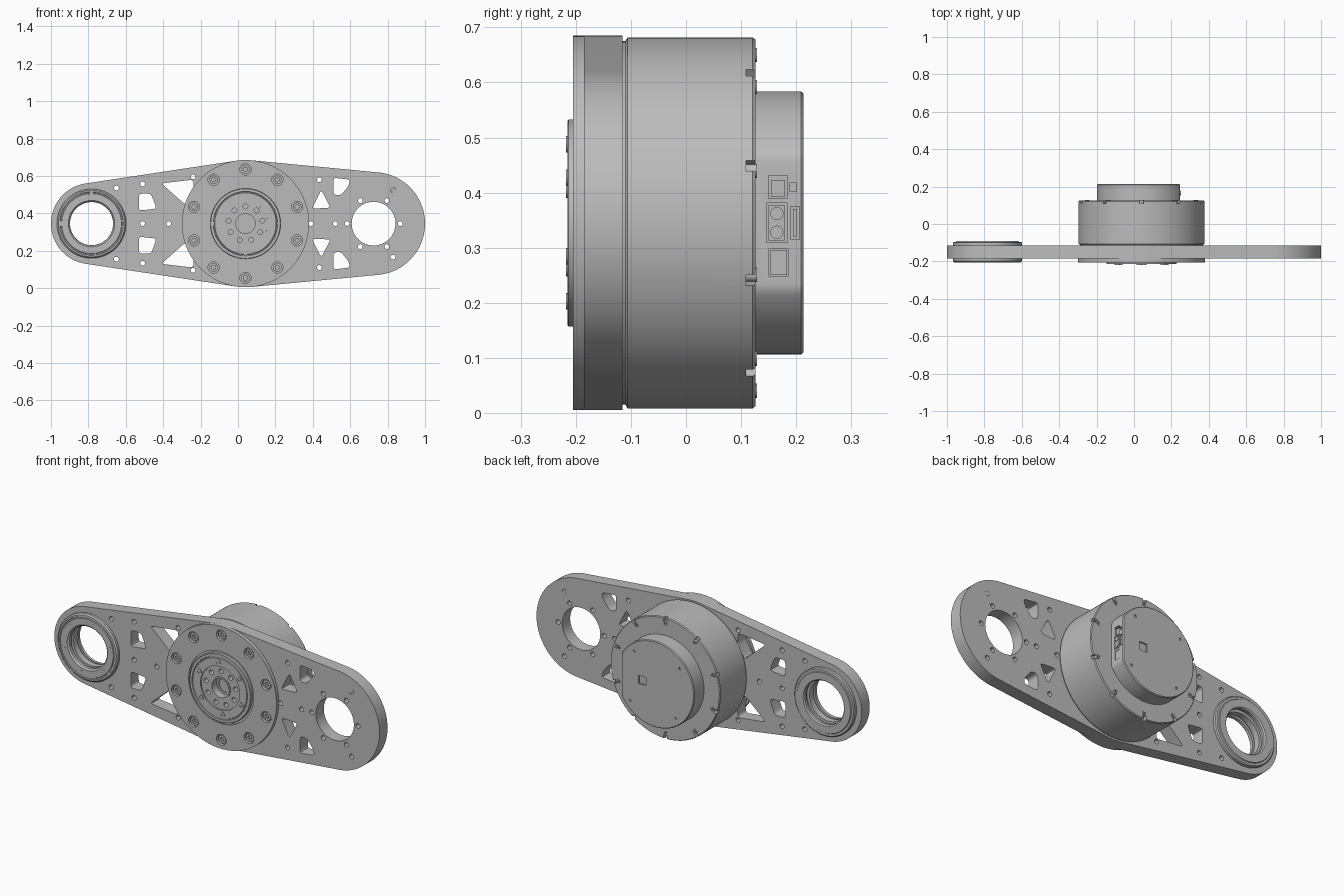
import bpy, bmesh, math
from mathutils import Matrix, Vector
from mathutils.geometry import convex_hull_2d

if "Cube" in bpy.data.objects:
    bpy.data.objects.remove(bpy.data.objects["Cube"])

GREY = (0.5, 0.5, 0.5, 1)
metal = bpy.data.materials.new("grey_metal")
metal.use_nodes = True
metal.diffuse_color = GREY
metal.node_tree.nodes["Principled BSDF"].inputs["Base Color"].default_value = GREY

Z = 0.345                      # height of the common axis line
HUB, RING, BORE = 0.04, -0.783, 0.725


def finish(ob, angle=30):
    ob.data.materials.clear()
    ob.data.materials.append(metal)
    bpy.ops.object.select_all(action='DESELECT')
    ob.select_set(True)
    bpy.context.view_layer.objects.active = ob
    bpy.ops.object.shade_smooth_by_angle(angle=math.radians(angle))
    return ob


def circle(x, z, r, n=32):
    return [(x + r * math.cos(math.tau * i / n), z + r * math.sin(math.tau * i / n)) for i in range(n)]


def bolt_circle(x, r, count, start):
    angles = [math.radians(start + 360 * i / count) for i in range(count)]
    return [(x + r * math.cos(a), r * math.sin(a)) for a in angles]


def rounded(points, d=0.018):
    """Replace each corner of a polygon with a short arc."""
    out = []
    for i, p in enumerate(points):
        p, a, b = Vector(p), Vector(points[i - 1]), Vector(points[(i + 1) % len(points)])
        s, e = p + (a - p).normalized() * d, p + (b - p).normalized() * d
        for k in range(5):
            t = k / 4
            out.append(tuple(s * (1 - t) ** 2 + p * 2 * t * (1 - t) + e * t * t))
    return out


def flat_part(name, loops, y0, y1):
    """Extrude an outline with holes, drawn in x and z, from y0 to y1."""
    cu = bpy.data.curves.new(name, 'CURVE')
    cu.dimensions, cu.fill_mode, cu.extrude = '2D', 'BOTH', (y1 - y0) / 2
    for loop in loops:
        sp = cu.splines.new('POLY')
        sp.points.add(len(loop) - 1)
        for pt, (x, z) in zip(sp.points, loop):
            pt.co = (x, z, 0, 1)
        sp.use_cyclic_u = True
    ob = bpy.data.objects.new(name, cu)
    bpy.context.collection.objects.link(ob)
    ob.location = (0, (y0 + y1) / 2, Z)
    ob.rotation_euler = (math.pi / 2, 0, 0)
    bpy.ops.object.select_all(action='DESELECT')
    ob.select_set(True)
    bpy.context.view_layer.objects.active = ob
    bpy.ops.object.convert(target='MESH')
    return finish(bpy.context.object)


def lathe(name, profile, x, closed=False, n=96):
    """Spin a (radius, y) profile about the y axis."""
    bm = bmesh.new()
    vs = [bm.verts.new((r, y, 0)) for r, y in profile]
    pairs = list(zip(vs, vs[1:])) + ([(vs[-1], vs[0])] if closed else [])
    es = [bm.edges.new(p) for p in pairs]
    bmesh.ops.spin(bm, geom=vs + es, axis=(0, 1, 0), cent=(0, 0, 0), steps=n, angle=math.tau)
    bmesh.ops.remove_doubles(bm, verts=bm.verts, dist=1e-5)
    bmesh.ops.recalc_face_normals(bm, faces=bm.faces)
    me = bpy.data.meshes.new(name)
    bm.to_mesh(me)
    bm.free()
    ob = bpy.data.objects.new(name, me)
    bpy.context.collection.objects.link(ob)
    ob.location = (x, 0, Z)
    return finish(ob)


def blocks(name, boxes):
    """One mesh of boxes, each (centre, size, turn about y)."""
    bm = bmesh.new()
    for c, s, turn in boxes:
        m = Matrix.Translation(c) @ Matrix.Rotation(turn, 4, 'Y') @ Matrix.Diagonal((*s, 1))
        bmesh.ops.create_cube(bm, size=1, matrix=m)
    me = bpy.data.meshes.new(name)
    bm.to_mesh(me)
    bm.free()
    ob = bpy.data.objects.new(name, me)
    bpy.context.collection.objects.link(ob)
    return finish(ob)


def cut(ob, cutter):
    mod = ob.modifiers.new("cut", 'BOOLEAN')
    mod.operation, mod.object, mod.solver = 'DIFFERENCE', cutter, 'EXACT'
    bpy.context.view_layer.objects.active = ob
    bpy.ops.object.modifier_apply(modifier=mod.name)
    bpy.data.objects.remove(cutter)
    finish(ob)


# Arm plate: hull of three discs, with lightening windows and bolt holes
pts = circle(RING, 0, 0.217, 96) + circle(HUB, 0, 0.34, 128) + circle(BORE, 0, 0.275, 96)
outline = [pts[i] for i in convex_hull_2d(pts)]
windows = [
    [(-0.53, 0.16), (-0.465, 0.16), (-0.435, 0.08), (-0.53, 0.07)],
    [(-0.41, 0.215), (-0.24, 0.235), (-0.235, 0.18), (-0.28, 0.10)],
    [(0.51, 0.245), (0.60, 0.235), (0.59, 0.20), (0.55, 0.15), (0.51, 0.155)],
    [(0.445, 0.18), (0.495, 0.085), (0.395, 0.08)],
]
loops = [outline, circle(BORE, 0, 0.117, 64), circle(RING, 0, 0.15, 64), circle(HUB, 0, 0.2, 64)]
for w in windows:
    loops += [rounded(w), rounded([(x, -z) for x, z in w])]
small = bolt_circle(BORE, 0.142, 6, 0) + bolt_circle(BORE, 0.207, 3, -60)[:2]
small += [(BORE + 0.104, 0.18), (0.52, 0), (0.39, 0), (-0.51, 0), (-0.37, 0)]
for s in (1, -1):
    small += [(0.435, s * 0.235), (-0.24, s * 0.25), (-0.51, s * 0.212), (-0.65, s * 0.19)]
loops += [circle(x, z, 0.013, 16) for x, z in dict.fromkeys(small)]
flat_part("arm_plate", loops, -0.185, -0.115)

# Hub front disc with counterbored bolts
bolts = bolt_circle(HUB, 0.29, 10, 18)
flat_part("hub_disc", [circle(HUB, 0, 0.34, 128), circle(HUB, 0, 0.2, 96)]
          + [circle(x, z, 0.03, 24) for x, z in bolts], -0.205, -0.185)
for x, z in bolts:
    flat_part("hub_bolt", [circle(x, z, 0.023, 24), circle(x, z, 0.012, 6)], -0.198, -0.184)

# Output flange: raised rim, groove, recessed centre and shaft bore
lathe("output_flange", [(0.2, -0.15), (0.2, -0.197), (0.188, -0.197), (0.188, -0.213), (0.186, -0.215),
                        (0.172, -0.215), (0.17, -0.211), (0.166, -0.211), (0.164, -0.215),
                        (0.12, -0.215), (0.12, -0.17), (0.2, -0.15)], HUB)
for x, z in bolt_circle(HUB, 0.143, 6, 35):
    flat_part("flange_screw", [circle(x, z, 0.015, 20), circle(x, z, 0.008, 6)], -0.218, -0.21)
core_holes = [circle(x, z, 0.013, 16) for x, z in bolt_circle(HUB, 0.092, 9, 10)]
flat_part("output_core", [circle(HUB, 0, 0.12, 64), circle(HUB, 0, 0.052, 48)] + core_holes, -0.207, -0.17)
lathe("shaft_sleeve", [(0.052, -0.212), (0.06, -0.212), (0.06, -0.12), (0, -0.12), (0, -0.13),
                       (0.04, -0.13), (0.04, -0.17), (0.052, -0.17)], HUB, True, 48)

# Motor body with rim notches and rear screws
body = lathe("motor_body", [(0, -0.165), (0.2, -0.165), (0.2, -0.115), (0.33, -0.115), (0.33, -0.11), (0.337, -0.106),
                            (0.337, 0.121), (0.333, 0.126), (0, 0.126)], HUB, n=128)
notches = []
for i in range(10):
    a = math.radians(18 + 36 * i)
    centre = (HUB + 0.325 * math.cos(a), 0.12, Z + 0.325 * math.sin(a))
    notches.append((centre, (0.06, 0.022, 0.02), -a))
cut(body, blocks("notch_cutter", notches))
for x, z in bolt_circle(HUB, 0.305, 10, 18):
    flat_part("rear_screw", [circle(x, z, 0.013, 16), circle(x, z, 0.006, 6)], 0.105, 0.129)

# Rear cap: disc with one flat side that carries the sockets
FLAT = 0.247
cap_loop = [(min(x, FLAT), z) for x, z in circle(HUB, 0, 0.239, 128)]
cap_loop = list(dict.fromkeys((round(x, 4), round(z, 4)) for x, z in cap_loop))
cap_loop = [p for p in cap_loop if p[0] < FLAT or abs(p[1]) > 0.108]
lathe("cap_seat", [(0, 0.12), (0.205, 0.12), (0.205, 0.13), (0, 0.13)], HUB)
cap = flat_part("rear_cap", [cap_loop], 0.124, 0.213)
bpy.ops.object.transform_apply(location=True, rotation=True, scale=True)
bm = bmesh.new()
bm.from_mesh(cap.data)
bmesh.ops.remove_doubles(bm, verts=bm.verts, dist=1e-5)
rim = [e for e in bm.edges if all(v.co.y > 0.21 for v in e.verts) and len(e.link_faces) == 2
       and any(abs(f.normal.y) < 0.5 for f in e.link_faces)]
bmesh.ops.bevel(bm, geom=rim, offset=0.004, segments=1, affect='EDGES')
bm.to_mesh(cap.data)
bm.free()
sockets = [((FLAT, 0.167, 0.41), (0.03, 0.034, 0.042), 0), ((FLAT, 0.195, 0.41), (0.03, 0.012, 0.016), 0),
           ((FLAT, 0.165, 0.345), (0.03, 0.038, 0.072), 0), ((FLAT, 0.198, 0.345), (0.03, 0.016, 0.06), 0),
           ((FLAT, 0.168, 0.273), (0.03, 0.034, 0.05), 0)]
screws = [((HUB + x, 0.213, Z + z), (0.012, 0.01, 0.012), 0) for x, z in bolt_circle(0, 0.2, 4, 50)]
cut(cap, blocks("cap_cutter", sockets + screws + [((0.12, 0.213, Z), (0.045, 0.016, 0.045), 0)]))

# Connector bodies inside the sockets
blocks("connector_inserts", [((FLAT - 0.008, 0.165, 0.345), (0.014, 0.03, 0.064), 0),
                             ((FLAT - 0.008, 0.198, 0.345), (0.01, 0.008, 0.05), 0),
                             ((FLAT - 0.01, 0.167, 0.408), (0.008, 0.026, 0.03), 0),
                             ((FLAT - 0.006, 0.168, 0.273), (0.01, 0.03, 0.046), 0)])
for z in (0.328, 0.362):
    bpy.ops.mesh.primitive_cylinder_add(vertices=20, radius=0.012, depth=0.012,
                                        location=(FLAT - 0.003, 0.165, z), rotation=(0, math.pi / 2, 0))
    bpy.context.object.name = "power_pin"
    finish(bpy.context.object)

# Bearing ring in the small end, with a stepped bore
lathe("bearing_ring", [(0.185, -0.198), (0.178, -0.205), (0.17, -0.205), (0.168, -0.201), (0.162, -0.201),
                       (0.16, -0.205), (0.124, -0.205), (0.116, -0.197), (0.116, -0.18), (0.13, -0.18),
                       (0.13, -0.165), (0.115, -0.165), (0.115, -0.13), (0.13, -0.13), (0.13, -0.112),
                       (0.12, -0.112), (0.12, -0.098), (0.126, -0.091), (0.165, -0.091), (0.168, -0.095),
                       (0.18, -0.095), (0.185, -0.1)], RING, True)
for x, z in bolt_circle(RING, 0.143, 6, 15):
    flat_part("ring_pin", [circle(x, z, 0.005, 10)], -0.207, -0.2)
